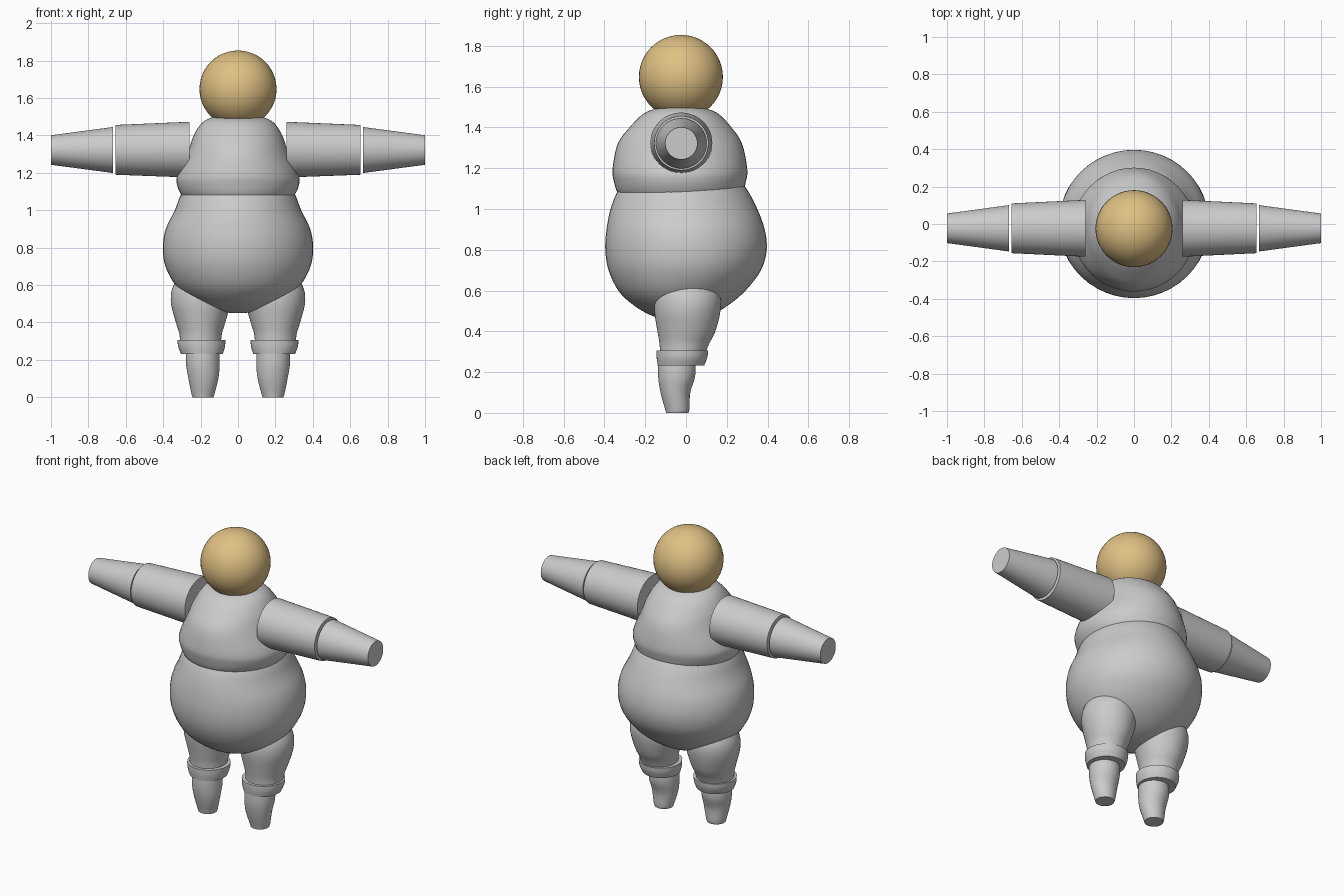
import bpy
import math

cube = bpy.data.objects.get("Cube")
if cube:
    bpy.data.objects.remove(cube, do_unlink=True)


def material(name, rgb):
    mat = bpy.data.materials.new(name)
    mat.use_nodes = True
    mat.diffuse_color = (*rgb, 1)
    mat.node_tree.nodes["Principled BSDF"].inputs["Base Color"].default_value = (*rgb, 1)
    return mat


GREY = material("suit grey", (0.6, 0.6, 0.6))
TAN = material("head tan", (0.74, 0.53, 0.23))
SEGMENTS = 48


def catmull(a, b, c, d, t):
    return tuple(0.5 * (2 * q + (r - p) * t + (2 * p - 5 * q + 4 * r - s) * t * t
                        + (3 * q - p - 3 * r + s) * t ** 3)
                 for p, q, r, s in zip(a, b, c, d))


def refine(rows, steps):
    """Smoothly interpolate between section rows."""
    out = []
    for i in range(len(rows) - 1):
        quad = (rows[max(i - 1, 0)], rows[i], rows[i + 1], rows[min(i + 2, len(rows) - 1)])
        out += [catmull(*quad, k / steps) for k in range(steps)]
    return out + [rows[-1]]


def loft(name, rows, steps=4, axis="z", mirror=1):
    """Skin ellipses given as (height, centre a, centre b, radius a, radius b)."""
    rows = refine(rows, steps)
    verts, faces = [], []
    for h, ca, cb, ra, rb in rows:
        for k in range(SEGMENTS):
            t = math.tau * k / SEGMENTS
            a, b = ca + ra * math.cos(t), cb + rb * math.sin(t)
            x, y, z = (a, b, h) if axis == "z" else (h, a, b)
            verts.append((x * mirror, y, z))
    for r in range(len(rows) - 1):
        for k in range(SEGMENTS):
            n = (k + 1) % SEGMENTS
            quad = [r * SEGMENTS + k, r * SEGMENTS + n,
                    (r + 1) * SEGMENTS + n, (r + 1) * SEGMENTS + k]
            faces.append(quad[::mirror])
    last = (len(rows) - 1) * SEGMENTS
    faces.append(list(range(SEGMENTS))[::-mirror])
    faces.append([last + k for k in range(SEGMENTS)][::mirror])
    mesh = bpy.data.meshes.new(name)
    mesh.from_pydata(verts, [], faces)
    obj = bpy.data.objects.new(name, mesh)
    bpy.context.collection.objects.link(obj)
    finish(obj, GREY)


def finish(obj, mat):
    obj.data.materials.append(mat)
    bpy.ops.object.select_all(action="DESELECT")
    obj.select_set(True)
    bpy.context.view_layer.objects.active = obj
    bpy.ops.object.shade_smooth_by_angle(angle=math.radians(40))


# Head
bpy.ops.mesh.primitive_uv_sphere_add(segments=48, ring_count=24, radius=0.206,
                                     location=(0, -0.025, 1.648))
head = bpy.context.object
head.name = "head"
finish(head, TAN)

# Chest
loft("chest", [
    (1.5, 0, -0.025, 0.13, 0.1), (1.47, 0, -0.025, 0.19, 0.18),
    (1.4, 0, -0.027, 0.237, 0.25), (1.32, 0, -0.03, 0.265, 0.305),
    (1.2, 0, -0.03, 0.32, 0.33), (1.14, 0, -0.03, 0.327, 0.325),
    (1.07, 0, -0.03, 0.295, 0.3), (1.0, 0, -0.03, 0.22, 0.23)])

# Belly
loft("belly", [
    (1.18, 0, -0.01, 0.24, 0.25), (1.09, 0, -0.015, 0.302, 0.318),
    (1.0, 0, -0.01, 0.338, 0.36), (0.9, 0, -0.002, 0.386, 0.388),
    (0.8, 0, 0, 0.402, 0.396), (0.7, 0, -0.006, 0.388, 0.374),
    (0.6, 0, -0.02, 0.335, 0.312), (0.53, 0, -0.025, 0.26, 0.235),
    (0.48, 0, -0.025, 0.165, 0.15), (0.455, 0, -0.025, 0.07, 0.07),
    (0.45, 0, -0.025, 0.01, 0.01)])

for side, sign in (("left", 1), ("right", -1)):
    # Arms
    loft(side + "_upper_arm", [
        (0.258, -0.023, 1.324, 0.152, 0.149),
        (0.656, -0.023, 1.323, 0.133, 0.133)], 1, "x", sign)
    loft(side + "_forearm", [
        (0.667, -0.023, 1.322, 0.124, 0.123),
        (1.0, -0.023, 1.322, 0.079, 0.079)], 1, "x", sign)
    # Legs
    loft(side + "_thigh", [
        (0.66, 0.19, 0.01, 0.12, 0.12), (0.58, 0.2, 0.01, 0.152, 0.157),
        (0.5, 0.2, 0.007, 0.158, 0.162), (0.4, 0.2, 0.002, 0.132, 0.142),
        (0.34, 0.2, -0.008, 0.114, 0.122), (0.28, 0.2, -0.018, 0.108, 0.108)],
        mirror=sign)
    loft(side + "_cuff", [
        (0.305, 0.195, -0.018, 0.128, 0.127), (0.27, 0.195, -0.02, 0.125, 0.124),
        (0.232, 0.193, -0.025, 0.112, 0.114)], mirror=sign)
    loft(side + "_foot", [
        (0.26, 0.188, -0.045, 0.088, 0.09), (0.18, 0.188, -0.046, 0.09, 0.091),
        (0.1, 0.185, -0.052, 0.08, 0.073), (0.02, 0.187, -0.043, 0.062, 0.06),
        (0, 0.187, -0.043, 0.056, 0.055)], mirror=sign)
